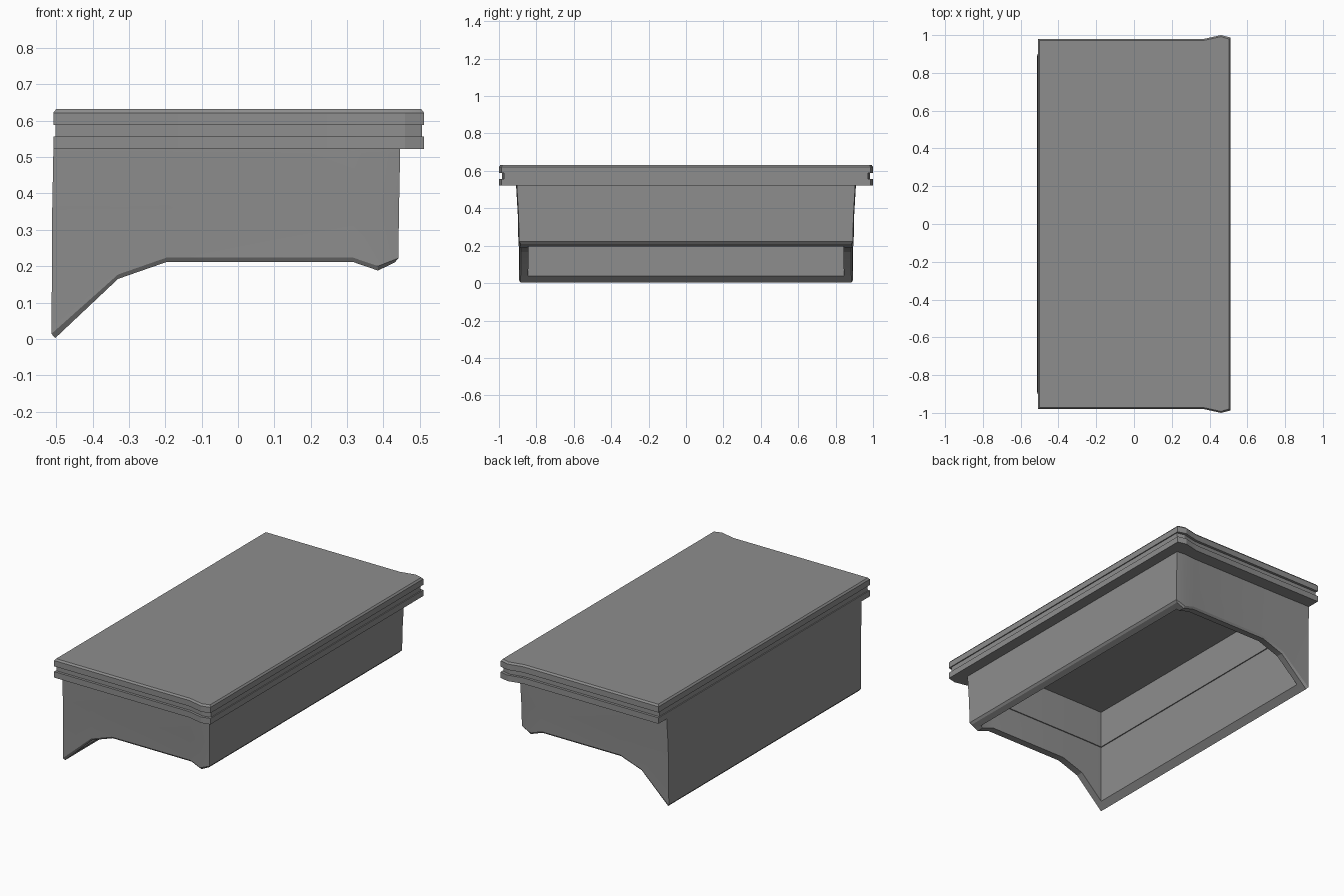
import bpy

cube = bpy.data.objects.get("Cube")
if cube:
    bpy.data.objects.remove(cube)

grey = bpy.data.materials.new("plain grey")
grey.use_nodes = True
COLOUR = (0.27, 0.27, 0.27, 1)
grey.diffuse_color = COLOUR
grey.node_tree.nodes["Principled BSDF"].inputs["Base Color"].default_value = COLOUR


def ring(stations, z, dx=0.0, dy=0.0, shift=0.0):
    """Plan outline inset by dx, dy; z is one height or one per station."""
    low, high = stations[0][0] + dx, stations[-1][0] - dx
    heights = z if isinstance(z, list) else [z] * len(stations)
    side = [(min(max(x, low), high) + shift, y - dy, h)
            for (x, y), h in zip(stations, heights)]
    return [(x, -y, h) for x, y, h in side] + side[::-1]


def loft(name, rings, cap_top):
    """Join rings in order, capping the first upwards or the last downwards."""
    n = len(rings[0])
    faces = []
    for r in range(len(rings) - 1):
        a, b = r * n, (r + 1) * n
        for i in range(n):
            j = (i + 1) % n
            faces.append((b + i, b + j, a + j, a + i))
    last = (len(rings) - 1) * n
    faces.append(list(range(n)) if cap_top else list(range(last, last + n))[::-1])
    mesh = bpy.data.meshes.new(name)
    mesh.from_pydata([p for r in rings for p in r], [], faces)
    mesh.materials.append(grey)
    obj = bpy.data.objects.new(name, mesh)
    bpy.context.collection.objects.link(obj)
    bpy.ops.object.select_all(action='DESELECT')
    obj.select_set(True)
    bpy.context.view_layer.objects.active = obj
    bpy.ops.object.shade_smooth_by_angle(angle=0.4)
    return obj


# Plan half-outlines as (x, half depth), flaring near the +x end
top_plan = [(-0.508, 0.98), (-0.33, 0.98), (-0.195, 0.98),
            (0.37, 0.98), (0.46, 1.0), (0.512, 0.987)]
body_plan = [(-0.513, 0.892), (-0.33, 0.89), (-0.195, 0.89),
             (0.315, 0.89), (0.385, 0.896), (0.441, 0.892)]

# Scalloped lower edge: outer and inner heights at each station
rim = [0.002, 0.165, 0.212, 0.212, 0.188, 0.21]
rim_side = [z + 0.012 for z in rim]
rim_inner = [0.035, 0.165, 0.212, 0.212, 0.188, 0.195]
rim_inner = [z + 0.002 for z in rim_inner]

# Slab with a bevelled top and a groove around its edge
loft("top_slab", [
    ring(top_plan, 0.632, 0.008, 0.008),
    ring(top_plan, 0.622),
    ring(top_plan, 0.588),
    ring(top_plan, 0.588, 0.006, 0.015),
    ring(top_plan, 0.557, 0.006, 0.015),
    ring(top_plan, 0.557),
    ring(top_plan, 0.522),
    ring(body_plan, 0.522, 0.01, 0.01, 0.005),
], True)

# Hollow apron: tapered outside, bevelled rim, stepped inside, ceiling
loft("hollow_apron", [
    ring(body_plan, 0.522, 0, -0.012, 0.005),
    ring(body_plan, 0.512, 0, -0.012, 0.005),
    ring(body_plan, 0.36, 0, -0.003, 0.002),
    ring(body_plan, rim_side),
    ring(body_plan, rim, 0.01, 0.008),
    ring(body_plan, rim_inner, 0.042, 0.048),
    ring(body_plan, 0.38, 0.042, 0.048),
    ring(body_plan, 0.38, 0.048, 0.054),
    ring(body_plan, 0.6, 0.048, 0.054),
], False)
